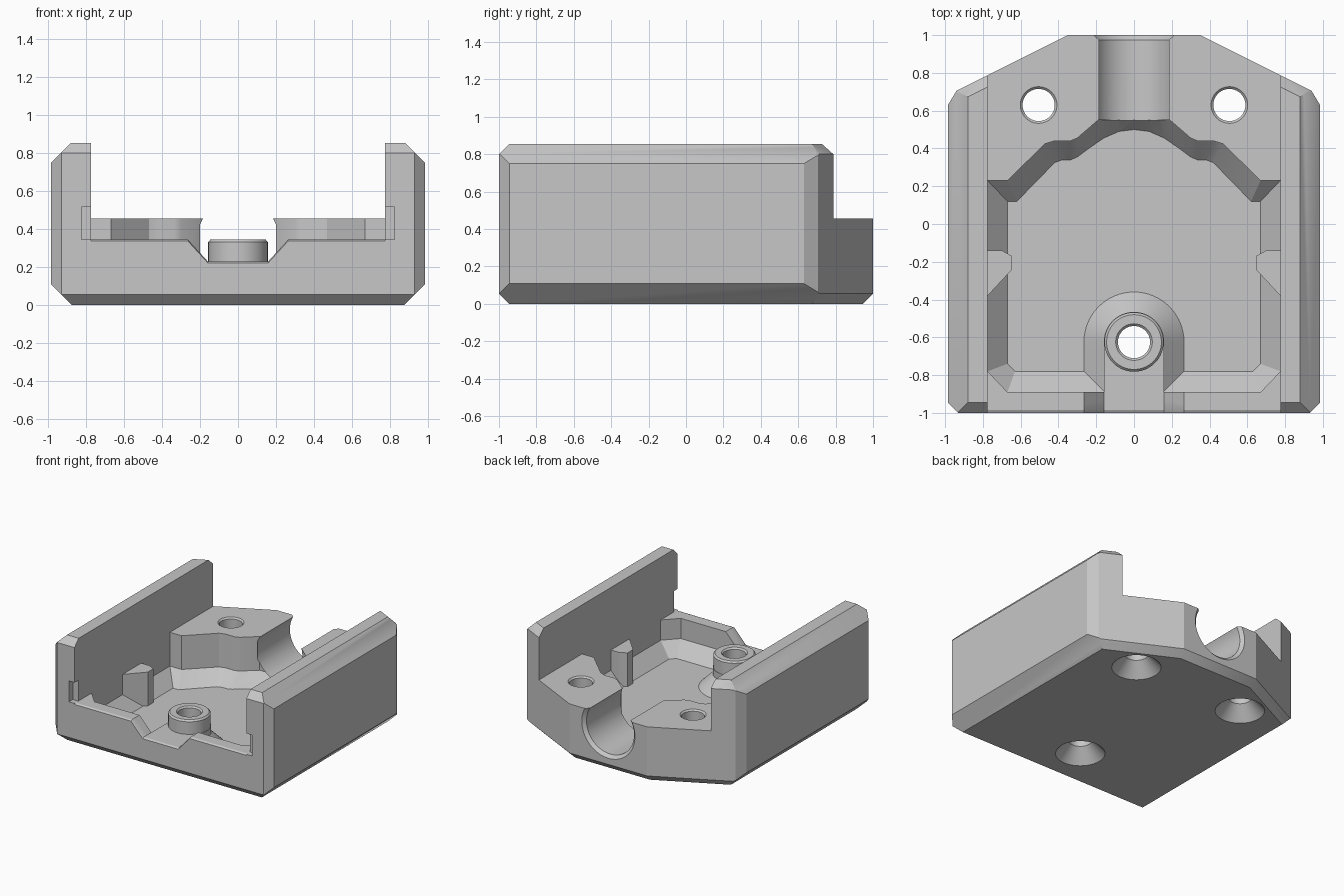
import bpy, bmesh, math
from mathutils import Vector

if "Cube" in bpy.data.objects:
    bpy.data.objects.remove(bpy.data.objects["Cube"], do_unlink=True)

grey = bpy.data.materials.new("plain grey")
grey.use_nodes = True
colour = (0.57, 0.57, 0.57, 1)
grey.diffuse_color = colour
grey.node_tree.nodes["Principled BSDF"].inputs["Base Color"].default_value = colour


def to_object(name, bm):
    bmesh.ops.recalc_face_normals(bm, faces=bm.faces)
    mesh = bpy.data.meshes.new(name)
    bm.to_mesh(mesh)
    bm.free()
    mesh.materials.append(grey)
    obj = bpy.data.objects.new(name, mesh)
    bpy.context.collection.objects.link(obj)
    return obj


def loft(name, rings):
    """Closed solid through rings that share a point count."""
    bm = bmesh.new()
    loops = [[bm.verts.new(p) for p in ring] for ring in rings]
    n = len(loops[0])
    for low, high in zip(loops, loops[1:]):
        for i in range(n):
            j = (i + 1) % n
            bm.faces.new((low[i], low[j], high[j], high[i]))
    bm.faces.new(loops[0])
    bm.faces.new(loops[-1])
    return to_object(name, bm)


def flat_ring(points, z):
    return [(x, y, z) for x, y in points]


def wall_ring(points, y, drop=0.0):
    return [(x, y, z - drop) for x, z in points]


def mirrored(half):
    return half + [(-x, y) for x, y in reversed(half) if x > 0]


def box(name, x0, x1, y0, y1, z0, z1):
    ring = [(x0, y0), (x1, y0), (x1, y1), (x0, y1)]
    return loft(name, [flat_ring(ring, z0), flat_ring(ring, z1)])


def turned(name, centre, profile, axis="z", steps=64):
    """Round solid from (radius, height) pairs along z or y."""
    cx, cy = centre
    rings = []
    for r, h in profile:
        circle = [(cx + r * math.cos(t * math.tau / steps),
                   cy + r * math.sin(t * math.tau / steps)) for t in range(steps)]
        rings.append(flat_ring(circle, h) if axis == "z" else wall_ring(circle, h))
    return loft(name, rings)


def combine(target, tool, operation="DIFFERENCE"):
    tool.hide_render = True
    mod = target.modifiers.new("shape", "BOOLEAN")
    mod.operation = operation
    mod.solver = "EXACT"
    mod.object = tool
    bpy.context.view_layer.objects.active = target
    bpy.ops.object.modifier_apply(modifier=mod.name)
    bpy.data.objects.remove(tool, do_unlink=True)


# Outer block, trimmed by chamfer planes (normal, distance)
shell = box("housing_shell", -0.985, 0.985, -1, 1, 0, 0.855)
slant = Vector((1, 2, 0)).normalized()
corner = Vector((0.857, 0.514, 0))
up = Vector((0, 0, 1))
planes = [
    (Vector((0, -1, -1)), 0.945), (Vector((0, -1, 1)), 1.80),
    (Vector((0, 1, -1)), 0.945),
]
for side in (1, -1):
    for normal, dist in [
        (Vector((1, 0, -1)), 0.877), (Vector((1, 0, 1)), 1.735),
        (Vector((1, -1, 0)), 1.93),
        (slant, 1.051), (slant - up, 0.996), (slant + up, 1.851),
        (corner, 1.168), (corner - up, 1.104), (corner + up, 1.959),
    ]:
        planes.append((Vector((normal.x * side, normal.y, normal.z)), dist))
bm = bmesh.new()
bm.from_mesh(shell.data)
for normal, dist in planes:
    cut = bmesh.ops.bisect_plane(
        bm, geom=bm.verts[:] + bm.edges[:] + bm.faces[:], dist=1e-5,
        plane_co=normal * (dist / normal.length_squared),
        plane_no=normal, clear_outer=True)
    rim = [e for e in cut["geom_cut"] if isinstance(e, bmesh.types.BMEdge)]
    bmesh.ops.holes_fill(bm, edges=rim)
bmesh.ops.recalc_face_normals(bm, faces=bm.faces)
bm.to_mesh(shell.data)
bm.free()

# Channel between the side walls
combine(shell, box("channel_cutter", -0.775, 0.775, -1.1, 1.1, 0.455, 1))

# Pocket with a chamfered foot, which dips under the cable exit
FLOOR, FOOT = 0.07, 0.18
EXIT_R, EXIT_Z = 0.215, 0.345
upper = mirrored([(0, 0.55), (0.08, 0.55), (0.14, 0.55), (0.19, 0.55),
                  (0.30, 0.455), (0.335, 0.44), (0.42, 0.44), (0.47, 0.425),
                  (0.67, 0.23), (0.775, 0.23), (0.775, -0.78), (0.67, -0.89)])
lower = mirrored([(0, 0.50), (0.08, 0.49), (0.16, 0.455), (0.24, 0.40),
                  (0.30, 0.355), (0.335, 0.34), (0.38, 0.34), (0.42, 0.325),
                  (0.62, 0.12), (0.67, 0.12), (0.67, -0.74), (0.63, -0.78)])
foot = [(x, y, min(FOOT, EXIT_Z - math.sqrt(max(0, EXIT_R ** 2 - x * x)))
         if y > 0.5 else FOOT) for x, y in upper]
combine(shell, loft("pocket_cutter", [flat_ring(lower, FLOOR), foot,
                                      flat_ring(upper, 0.9)]))

# Front opening with a dropped notch and a fine outer lip
opening = mirrored([(0.16, 0.23), (0.265, 0.345), (0.775, 0.345), (0.775, 0.9)])
combine(shell, loft("opening_cutter", [wall_ring(opening, -1.03, 0.024),
                                       wall_ring(opening, -0.985),
                                       wall_ring(opening, -0.65)]))

# Shallow slots at the front ends of the walls
combine(shell, box("slot_cutter", -0.825, 0.825, -1.1, -0.95, 0.345, 0.515))


# Raised round-ended boss and its post
def boss_outline(r):
    arc = [(r * math.cos(math.pi * i / 32), -0.625 + r * math.sin(math.pi * i / 32))
           for i in range(33)]
    return arc + [(-r, -0.93), (r, -0.93)]


combine(shell, loft("boss", [flat_ring(boss_outline(0.265), FLOOR - 0.02),
                             flat_ring(boss_outline(0.265), FLOOR),
                             flat_ring(boss_outline(0.16), FLOOR + 0.105),
                             flat_ring(boss_outline(0.16), 0.23)]), "UNION")
combine(shell, turned("post", (0, -0.625), [(0.157, 0.2), (0.157, 0.332), (0.145, 0.345)]),
        "UNION")

# Ribs on the inner walls
for side in (1, -1):
    rib = [(0.79, -0.14), (0.70, -0.14), (0.645, -0.17), (0.645, -0.24),
           (0.775, -0.38), (0.79, -0.38)]
    rib = [(x * side, y) for x, y in rib]
    combine(shell, loft("rib", [flat_ring(rib, FLOOR - 0.02), flat_ring(rib, 0.345)]),
            "UNION")

# Round cable exit through the back, flared at the outer face
combine(shell, turned("exit_cutter", (0, EXIT_Z),
                      [(EXIT_R, 0.54), (EXIT_R, 0.975), (0.265, 1.025)], axis="y"))

# Screw holes with countersinks underneath
for x, y, top in [(0.505, 0.63, 0.455), (-0.505, 0.63, 0.455), (0, -0.625, 0.345)]:
    combine(shell, turned("screw_cutter", (x, y), [
        (0.194, -0.01), (0.085, 0.11), (0.085, top - 0.012), (0.107, top + 0.01)]))

# Smooth curved faces, keep edges crisp
bpy.ops.object.select_all(action="DESELECT")
shell.select_set(True)
bpy.context.view_layer.objects.active = shell
bpy.ops.object.shade_smooth_by_angle(angle=math.radians(25))
